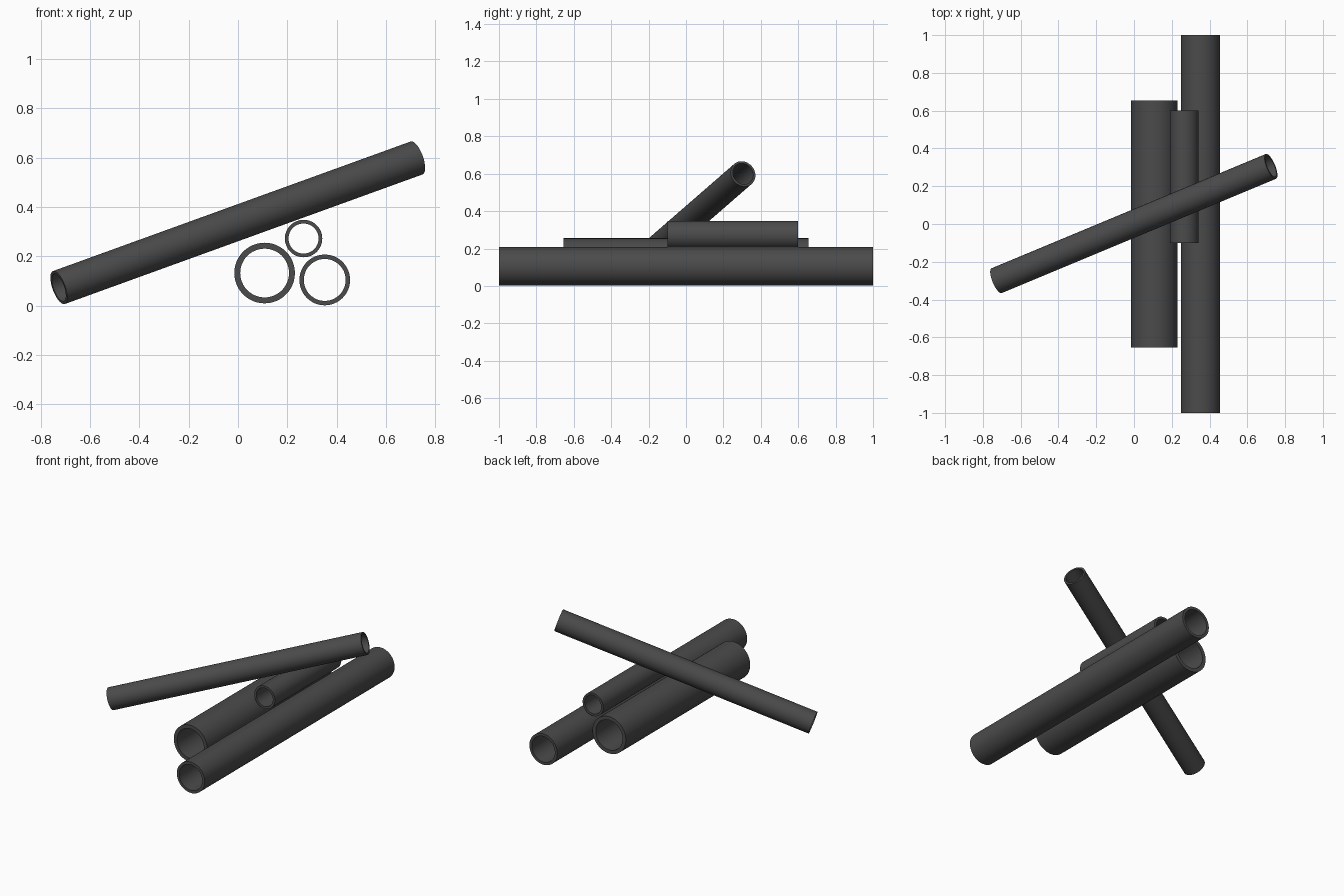
import bpy, bmesh, math
from mathutils import Vector

if "Cube" in bpy.data.objects:
    bpy.data.objects.remove(bpy.data.objects["Cube"])

SIDES = 48
steel = bpy.data.materials.new("dark_grey")
steel.diffuse_color = (0.07, 0.07, 0.07, 1)
steel.use_nodes = True
steel.node_tree.nodes["Principled BSDF"].inputs["Base Color"].default_value = steel.diffuse_color


def pipe(name, start, end, outer, inner):
    """Open hollow tube running between two points."""
    start, end = Vector(start), Vector(end)
    axis = (end - start).normalized()
    rot = axis.to_track_quat('Z', 'Y')
    bm = bmesh.new()
    # closed wall profile: outer wall, end ring, inner wall, end ring
    profile = [(outer, start), (outer, end), (inner, end), (inner, start)]
    loops = []
    for r, centre in profile:
        loops.append([bm.verts.new(centre + rot @ Vector((
            r * math.cos(2 * math.pi * i / SIDES),
            r * math.sin(2 * math.pi * i / SIDES), 0))) for i in range(SIDES)])
    for k in range(4):
        a, b = loops[k], loops[(k + 1) % 4]
        for i in range(SIDES):
            j = (i + 1) % SIDES
            bm.faces.new((a[i], a[j], b[j], b[i]))
    bmesh.ops.recalc_face_normals(bm, faces=bm.faces)
    mesh = bpy.data.meshes.new(name)
    bm.to_mesh(mesh)
    bm.free()
    mesh.materials.append(steel)
    obj = bpy.data.objects.new(name, mesh)
    bpy.context.collection.objects.link(obj)
    bpy.ops.object.select_all(action='DESELECT')
    obj.select_set(True)
    bpy.context.view_layer.objects.active = obj
    bpy.ops.object.shade_smooth_by_angle(angle=math.radians(30))
    return obj


# three parallel pipes stacked in a pile
pipe("wide_pipe", (0.108, -0.655, 0.132), (0.108, 0.655, 0.132), 0.123, 0.099)
pipe("long_pipe", (0.352, -1, 0.104), (0.352, 1, 0.104), 0.103, 0.085)
pipe("short_pipe", (0.266, -0.10, 0.272), (0.266, 0.60, 0.272), 0.076, 0.061)

# thin pipe leaning across the pile
pipe("leaning_pipe", (-0.727, -0.30, 0.073), (0.725, 0.305, 0.599), 0.071, 0.059)
